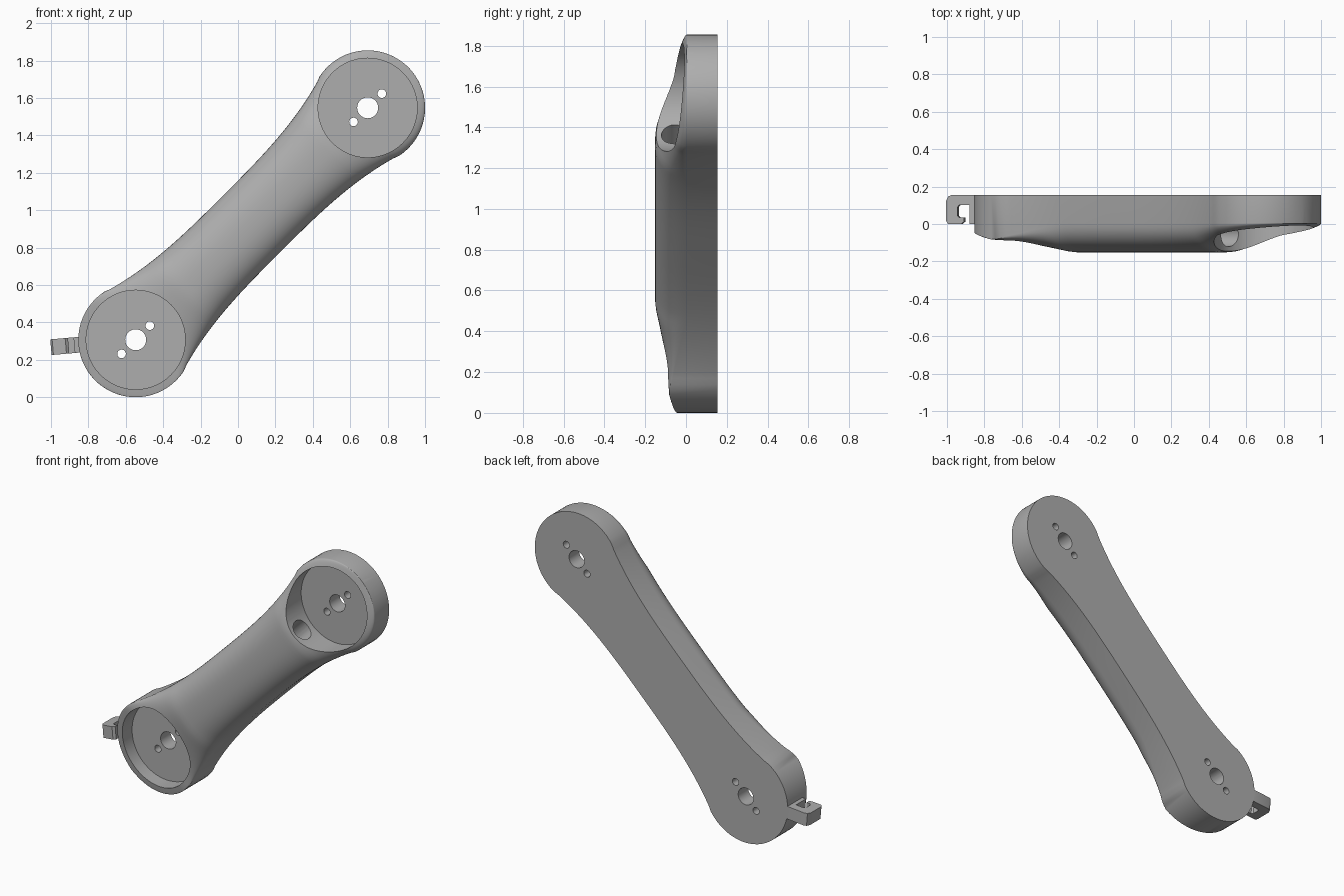
import bpy, bmesh, math
from mathutils import Matrix, Vector

cube = bpy.data.objects.get("Cube")
if cube:
    bpy.data.objects.remove(cube, do_unlink=True)

R = 0.307            # end radius
L = 1.754            # distance between the pivots
BACK = 0.155         # flat back plane
FRONT = -0.152       # crest of the arm
FLOOR = 0.05         # pocket floor
POCKET_R = 0.265

# Arm space: x runs along the arm, z across it
ARM = Matrix.Translation((-0.547, 0, 0.307)) @ Matrix.Rotation(-math.pi / 4, 4, 'Y')

grey = bpy.data.materials.new("plain_grey")
grey.use_nodes = True
colour = (0.42, 0.42, 0.42, 1)
grey.diffuse_color = colour
grey.node_tree.nodes["Principled BSDF"].inputs["Base Color"].default_value = colour


def make_object(name, bm, matrix):
    bmesh.ops.recalc_face_normals(bm, faces=bm.faces)
    mesh = bpy.data.meshes.new(name)
    bm.to_mesh(mesh)
    bm.free()
    mesh.materials.append(grey)
    obj = bpy.data.objects.new(name, mesh)
    bpy.context.scene.collection.objects.link(obj)
    obj.matrix_world = matrix
    return obj


def lerp(u, u0, y0, u1, y1):
    t = min(1, max(0, (u - u0) / (u1 - u0)))
    return y0 + (y1 - y0) * t


def half_width(u):
    d = abs(u - L / 2)
    if d > L / 2 - 0.09:
        return math.sqrt(max(R * R - (d - L / 2) ** 2, 0.0001))
    return 0.215 + 0.103 * (d / (L / 2)) ** 3


def crest(u):
    return max(lerp(u, -R, -0.03, 0.36, FRONT), lerp(u, L - 0.29, FRONT, L + R, 0.003))


def shoulder(u):
    low = lerp(u, 0.0, -0.085, 0.45, 0.005) if u > 0 else crest(u) + 0.004
    return max(low, crest(u) + 0.001)


def section(u, steps=28, n=2.3):
    w, top, base = half_width(u), crest(u), shoulder(u)
    ring = [(u, BACK, -w), (u, BACK, w)]
    for i in range(steps + 1):
        a = math.pi * i / steps
        c, s = math.cos(a), max(math.sin(a), 0)
        v = math.copysign(abs(c) ** (2 / n), c) * w
        ring.append((u, base + (top - base) * s ** (2 / n), v))
    return ring


# Arm body: rounded sections lofted from end to end
ends = [-R * math.cos(math.pi / 2 * i / 16) for i in range(16)]
middle = [L * i / 56 for i in range(57)]
rows = ends + middle + [L - u for u in reversed(ends)]
bm = bmesh.new()
rings = [[bm.verts.new(p) for p in section(u)] for u in rows]
for a, b in zip(rings, rings[1:]):
    for i in range(len(a)):
        j = (i + 1) % len(a)
        bm.faces.new((a[i], a[j], b[j], b[i]))
bm.faces.new(rings[0])
bm.faces.new(rings[-1])
arm = make_object("arm_body", bm, ARM)


def cut(name, start, end, radius, segments=64):
    """Subtract a cylinder that runs between two points of arm space."""
    start, end = Vector(start), Vector(end)
    axis = end - start
    bm = bmesh.new()
    bmesh.ops.create_cone(
        bm, cap_ends=True, segments=segments, radius1=radius, radius2=radius,
        depth=axis.length,
        matrix=Matrix.Translation((start + end) / 2) @ axis.to_track_quat('Z', 'Y').to_matrix().to_4x4())
    cutter = make_object(name, bm, ARM)
    cutter.hide_render = True
    cutter.hide_set(True)
    mod = arm.modifiers.new(name, 'BOOLEAN')
    mod.operation = 'DIFFERENCE'
    mod.solver = 'EXACT'
    mod.object = cutter


# Pockets, pivot holes and screw holes at both ends
for side, u in (("lower", 0), ("upper", L)):
    cut(side + "_pocket_cutter", (u, -0.4, 0), (u, FLOOR, 0), POCKET_R, 96)
    cut(side + "_pivot_cutter", (u, -0.1, 0), (u, 0.3, 0), 0.056, 40)
    for k in (-1, 1):
        cut(f"{side}_screw_cutter_{k + 2}", (u + k * 0.107, -0.1, 0),
            (u + k * 0.107, 0.3, 0), 0.023, 24)
# Cable tunnel between the pockets
cut("tunnel_cutter", (0.1, -0.055, 0), (L - 0.1, -0.055, 0), 0.066, 40)

# Bake the cuts, then drop the helpers
bpy.context.view_layer.update()
graph = bpy.context.evaluated_depsgraph_get()
baked = bpy.data.meshes.new_from_object(arm.evaluated_get(graph))
helpers = [m.object for m in arm.modifiers]
arm.modifiers.clear()
arm.data = baked
for h in helpers:
    bpy.data.objects.remove(h, do_unlink=True)

# Cable hook: C-shaped profile extruded, pointing away from the lower pivot
profile = [(-0.29, 0.155), (-0.425, 0.155), (-0.445, 0.147), (-0.455, 0.125),
           (-0.455, 0.015), (-0.445, 0.0), (-0.375, 0.0), (-0.36, 0.012),
           (-0.36, 0.035), (-0.385, 0.035), (-0.395, 0.045), (-0.395, 0.09),
           (-0.385, 0.102), (-0.33, 0.102), (-0.33, 0.0), (-0.29, 0.0)]
bm = bmesh.new()
face = bm.faces.new([bm.verts.new((x, y, -0.042)) for x, y in profile])
grown = bmesh.ops.extrude_face_region(bm, geom=[face])
bmesh.ops.translate(bm, vec=(0, 0, 0.084),
                    verts=[g for g in grown["geom"] if isinstance(g, bmesh.types.BMVert)])
hook = make_object("cable_hook", bm, Matrix.Translation((-0.547, 0, 0.307))
                   @ Matrix.Rotation(math.radians(-5), 4, 'Y'))

# Smooth curved surfaces, keep the edges crisp
for obj in (arm, hook):
    bpy.ops.object.select_all(action='DESELECT')
    obj.select_set(True)
    bpy.context.view_layer.objects.active = obj
    bpy.ops.object.shade_smooth_by_angle(angle=math.radians(30))
